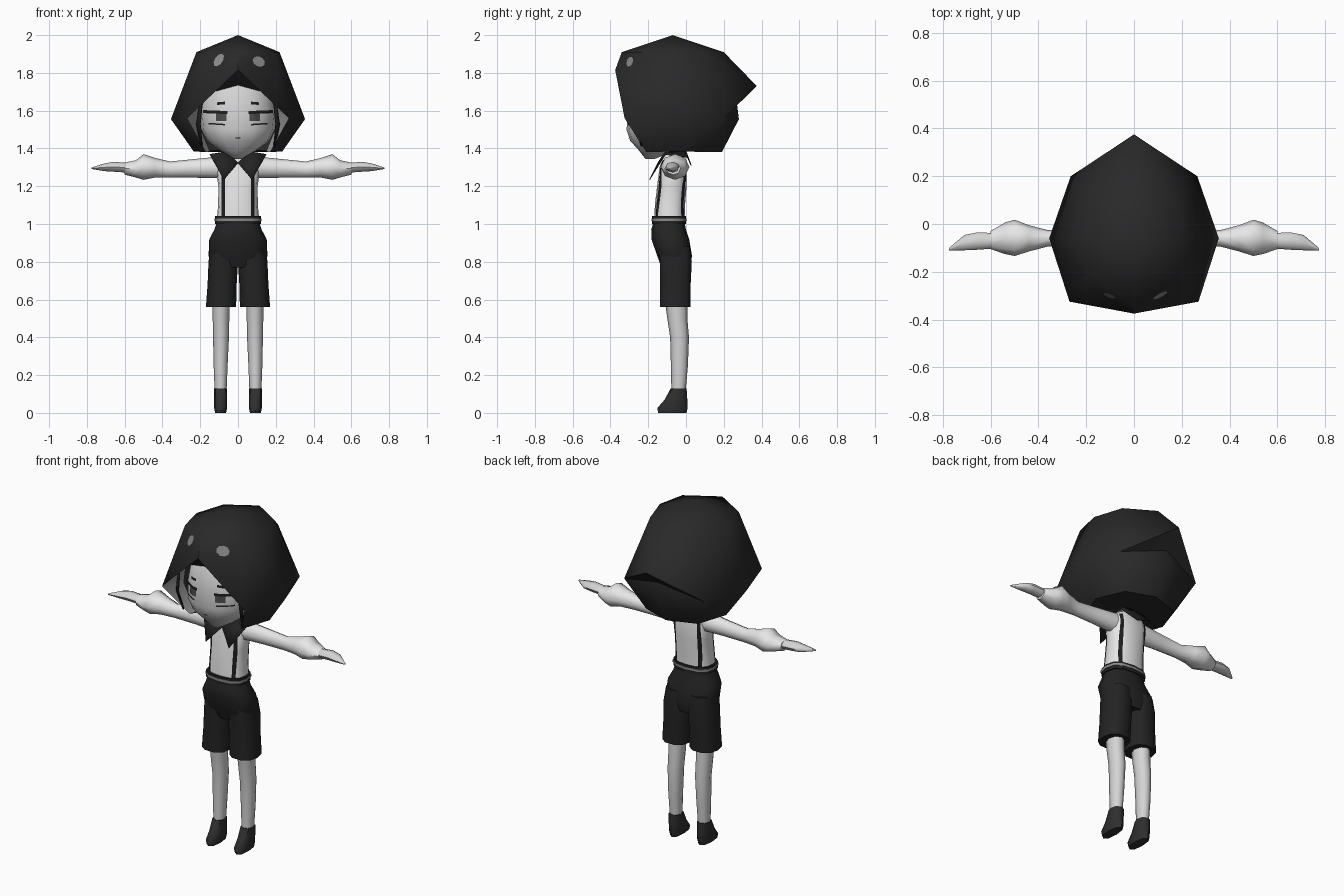
import bpy, bmesh, math
from mathutils import Vector
from mathutils.bvhtree import BVHTree

if "Cube" in bpy.data.objects:
    bpy.data.objects.remove(bpy.data.objects["Cube"])


def material(name, v):
    m = bpy.data.materials.new(name)
    m.diffuse_color = (v, v, v, 1)
    m.use_nodes = True
    m.node_tree.nodes["Principled BSDF"].inputs["Base Color"].default_value = m.diffuse_color
    return m


HOOD = material("charcoal hood", 0.022)
SHORTS = material("charcoal cloth", 0.017)
SHOE = material("dark shoe", 0.028)
INK = material("ink", 0.012)
SKIN = material("skin", 0.66)
SHIRT = material("white shirt", 0.88)
SPOT = material("grey spot", 0.26)
LINING = material("grey lining", 0.36)
IRIS = material("iris", 0.07)


def finish(name, bm, mat, normals=True):
    if normals:
        bmesh.ops.recalc_face_normals(bm, faces=bm.faces)
    me = bpy.data.meshes.new(name)
    bm.to_mesh(me)
    bm.free()
    me.materials.append(mat)
    ob = bpy.data.objects.new(name, me)
    bpy.context.collection.objects.link(ob)
    return ob


def loft(name, rings, mat, n=8, axis="z", power=2.0):
    """Rings are (t, a, ra, b, rb): place on the axis, then centre and radius in the two other axes."""
    bm = bmesh.new()
    loops = []
    for t, a, ra, b, rb in rings:
        loop = []
        for i in range(n):
            ang = 2 * math.pi * i / n
            c, s = math.cos(ang), math.sin(ang)
            p = a + ra * math.copysign(abs(c) ** (2 / power), c)
            q = b + rb * math.copysign(abs(s) ** (2 / power), s)
            loop.append(bm.verts.new((p, q, t) if axis == "z" else (t, p, q)))
        loops.append(loop)
    for lo, hi in zip(loops, loops[1:]):
        for i in range(n):
            j = (i + 1) % n
            bm.faces.new((lo[i], lo[j], hi[j], hi[i]))
    bm.faces.new(loops[0])
    bm.faces.new(loops[-1])
    return finish(name, bm, mat)


def half_mesh(name, verts, faces, mat, thick=0):
    """Mesh of the +x half, mirrored to the other side."""
    bm = bmesh.new()
    vs = [bm.verts.new(v) for v in verts]
    for f in faces:
        bm.faces.new([vs[i] for i in f])
    for v in vs:
        if not v.link_faces:
            bm.verts.remove(v)
    bmesh.ops.triangulate(bm, faces=bm.faces)
    geo = bm.verts[:] + bm.edges[:] + bm.faces[:]
    dup = bmesh.ops.duplicate(bm, geom=geo)["geom"]
    for v in dup:
        if isinstance(v, bmesh.types.BMVert):
            v.co.x *= -1
    bmesh.ops.remove_doubles(bm, verts=bm.verts, dist=0.0005)
    ob = finish(name, bm, mat)
    if thick:
        ob.modifiers.new("thickness", "SOLIDIFY").thickness = thick
    return ob


def tree(ob):
    return BVHTree.FromPolygons([v.co for v in ob.data.vertices],
                                [p.vertices for p in ob.data.polygons])


def patch(name, target, fn, mat, side=-1, nu=8, nv=3, lift=0.005):
    """Thin decal: fn(u, v) gives (x, z), dropped onto the target from the front or back."""
    bm = bmesh.new()
    grid = []
    for i in range(nu + 1):
        row = []
        for j in range(nv + 1):
            x, z = fn(i / nu, j / nv)
            hit = target.ray_cast(Vector((x, side * 2, z)), Vector((0, -side, 0)))[0]
            if hit is None:
                hit = target.find_nearest(Vector((x, side * 0.3, z)))[0]
            row.append(bm.verts.new((hit.x, hit.y + side * lift, hit.z)))
        grid.append(row)
    for i in range(nu):
        for j in range(nv):
            f = bm.faces.new((grid[i][j], grid[i + 1][j], grid[i + 1][j + 1], grid[i][j + 1]))
            f.normal_update()
            if f.normal.y * side < 0:
                f.normal_flip()
    bmesh.ops.remove_doubles(bm, verts=bm.verts, dist=0.0002)
    return finish(name, bm, mat, False)


def quad(x0, x1, z0, z1, slant=0):
    return lambda u, v: (x0 + (x1 - x0) * u, z0 + (z1 - z0) * v + slant * u)


def disc(x, z, rx, rz, tilt):
    def fn(u, v):
        a = 2 * math.pi * u
        return x + v * (rx * math.cos(a) + tilt * math.sin(a)), z + v * rz * math.sin(a)
    return fn


# Hood: faceted ball with a pointed back and an open front
hood_verts = [(0, -.07, 2), (0, -.34, 1.91), (.185, -.23, 1.91), (.22, -.07, 1.91),
              (.165, .1, 1.91), (0, .2, 1.91), (0, -.375, 1.815), (.27, -.325, 1.56),
              (.355, -.06, 1.555), (.265, .2, 1.56), (0, .375, 1.73), (0, .27, 1.635),
              (0, .28, 1.555), (.17, -.21, 1.38), (.235, -.04, 1.385), (.17, .13, 1.38),
              (0, .19, 1.38), (0, -.05, 1.40),
              (0, -.29, 1.735), (.165, -.25, 1.69), (.215, -.2, 1.55), (.15, -.18, 1.385)]
hood = half_mesh("hood", hood_verts, [
    (0, 1, 2), (0, 2, 3), (0, 3, 4), (0, 4, 5), (1, 6, 7, 2), (2, 7, 8, 3), (3, 8, 9, 4),
    (4, 9, 10, 5), (10, 9, 11), (11, 9, 12), (7, 13, 14, 8), (8, 14, 15, 9),
    (9, 15, 16, 12), (13, 14, 17), (14, 15, 17), (15, 16, 17)], HOOD)
half_mesh("hood_brim", hood_verts, [(6, 18, 19, 7)], HOOD)
half_mesh("hood_lining", hood_verts, [(7, 19, 20), (7, 20, 21, 13)], LINING)
hood_tree = tree(hood)
patch("hood_spot_right", hood_tree, disc(-.102, 1.868, .024, .034, .014), SPOT, nu=9)
patch("hood_spot_left", hood_tree, disc(.11, 1.86, .032, .028, -.008), SPOT, nu=9)

# Head and neck
head = loft("head", [(1.345, 0, .02, -.19, .025), (1.39, 0, .10, -.15, .10),
                     (1.44, 0, .165, -.12, .175), (1.50, 0, .195, -.11, .205),
                     (1.60, 0, .205, -.10, .205), (1.70, 0, .185, -.10, .195),
                     (1.78, 0, .12, -.09, .15)], SKIN, 16, power=2.3)
loft("neck", [(1.28, 0, .05, -.07, .05), (1.44, 0, .045, -.07, .045)], SKIN)

# Face details
face = tree(head)
patch("mouth", face, quad(-.012, .012, 1.452, 1.457), INK, nu=2, nv=1)
for s, tag in ((1, "left"), (-1, "right")):
    patch("eyebrow_" + tag, face, quad(s * .068, s * .112, 1.634, 1.648, -.004), INK)
    patch("eyelash_" + tag, face, quad(s * .055, s * .185, 1.582, 1.598, .005), INK, lift=.006)
    patch("iris_" + tag, face, quad(s * .062, s * .116, 1.546, 1.588), IRIS)
    patch("lower_lid_" + tag, face, quad(s * .07, s * .155, 1.522, 1.53, .006), INK)

# Hair locks beside the face
half_mesh("hair_locks", [(.19, -.28, 1.635), (.205, -.27, 1.64), (.2, -.275, 1.53),
                         (.222, -.265, 1.53), (.19, -.24, 1.41), (.2, -.235, 1.41)],
          [(0, 1, 3, 2), (2, 3, 5, 4)], INK, .006)

# Shirt body
shirt = loft("shirt", [(1.0, 0, .115, -.088, .08), (1.10, 0, .105, -.085, .08),
                       (1.20, 0, .104, -.075, .078), (1.30, 0, .118, -.068, .072),
                       (1.35, 0, .10, -.065, .06), (1.38, 0, .05, -.065, .04)],
             SHIRT, 16, power=2.6)

# Braces, front and back
body = tree(shirt)
for s, tag in ((1, "left"), (-1, "right")):
    for side, end in ((-1, "front"), (1, "back")):
        patch("brace_%s_%s" % (end, tag), body, quad(s * .07, s * .088, 1.02, 1.34),
              INK, side, 3, 14)

# Pointed collar
half_mesh("collar", [(0, -.15, 1.325), (.06, -.11, 1.385), (.05, -.01, 1.39), (0, 0, 1.39),
                     (.075, -.195, 1.235), (.15, -.11, 1.37), (.11, .01, 1.355),
                     (0, .03, 1.31)],
          [(0, 4, 5, 1), (1, 5, 6, 2), (2, 6, 7, 3)], SHORTS, .004)

# Sleeves and hands
for s, tag in ((1, "left"), (-1, "right")):
    sleeve = [(.09, -.065, .05, 1.30, .058), (.22, -.062, .04, 1.295, .05),
              (.36, -.06, .034, 1.288, .043), (.44, -.06, .055, 1.298, .052),
              (.50, -.058, .076, 1.302, .068), (.54, -.06, .066, 1.292, .046),
              (.60, -.067, .038, 1.293, .032)]
    hand = [(.59, -.07, .033, 1.298, .026), (.66, -.072, .036, 1.303, .026),
            (.71, -.078, .032, 1.30, .02), (.775, -.106, .005, 1.295, .004)]
    for label, rings, mat in (("sleeve_", sleeve, SHIRT), ("hand_", hand, SKIN)):
        loft(label + tag, [(s * r[0],) + r[1:] for r in rings], mat, 8, "x")

# Belt
loft("belt", [(1.0, 0, .122, -.09, .09), (1.042, 0, .122, -.09, .09)], SHORTS, 12, power=2.6)
loft("belt_stripe", [(1.017, 0, .125, -.09, .093), (1.03, 0, .125, -.09, .093)], SPOT, 12,
     power=2.6)

# Shorts: hips and two leg tubes
loft("shorts_hips", [(.77, 0, .12, -.055, .075), (.83, 0, .156, -.06, .092),
                     (.92, 0, .152, -.083, .1), (.97, 0, .125, -.092, .092),
                     (1.01, 0, .112, -.09, .082)], SHORTS, 12, power=2.5)
for s, tag in ((1, "left"), (-1, "right")):
    loft("shorts_leg_" + tag, [(.56, s * .09, .08, -.058, .084), (.68, s * .084, .077, -.056, .084),
                               (.80, s * .078, .078, -.054, .088), (.88, s * .075, .07, -.06, .085)],
         SHORTS, 10, power=2.5)

    # Bare leg
    loft("leg_" + tag, [(.10, s * .092, .031, -.04, .037), (.25, s * .092, .037, -.035, .045),
                        (.40, s * .09, .042, -.034, .05), (.50, s * .09, .044, -.046, .053),
                        (.60, s * .09, .046, -.053, .06)], SKIN, 8)

    # Shoe with a sloped toe
    loft("shoe_" + tag, [(0, s * .092, .029, -.072, .075), (.025, s * .092, .034, -.072, .08),
                         (.07, s * .092, .034, -.053, .06), (.13, s * .092, .034, -.039, .042)],
         SHOE, 8, power=2.6)

# Smooth shading with sharp creases kept
bpy.ops.object.select_all(action="SELECT")
bpy.context.view_layer.objects.active = hood
bpy.ops.object.shade_smooth_by_angle(angle=math.radians(55))
